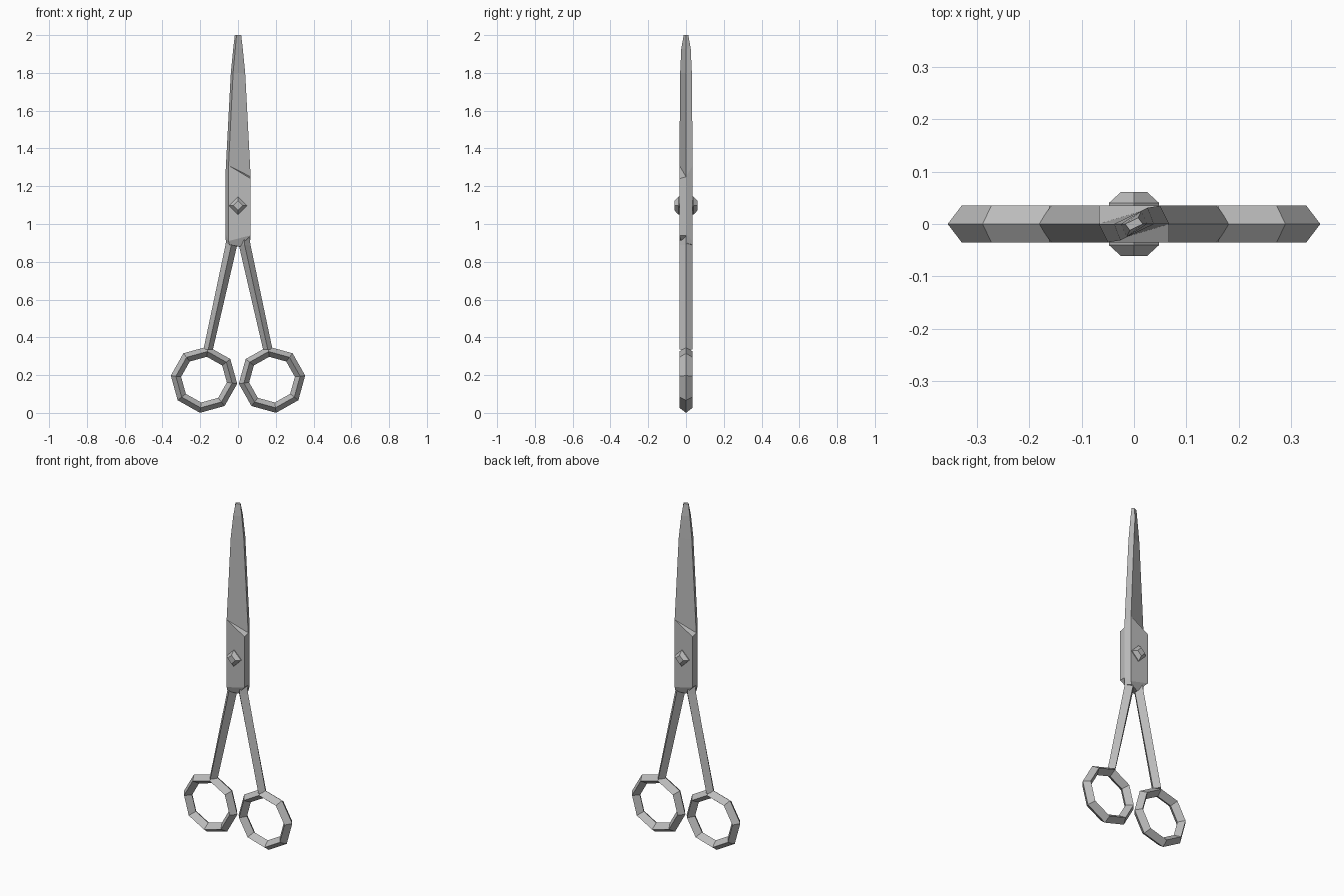
import bpy
import bmesh
from math import sin, cos, radians

cube = bpy.data.objects.get("Cube")
if cube:
    bpy.data.objects.remove(cube)

steel = bpy.data.materials.new("steel_grey")
STEEL = (0.5, 0.5, 0.5, 1)
steel.diffuse_color = STEEL
steel.use_nodes = True
steel.node_tree.nodes["Principled BSDF"].inputs["Base Color"].default_value = STEEL


def loft(name, sections, side, closed=False):
    """Skin matching sections; side -1 turns the part half a turn about z."""
    bm = bmesh.new()
    cache = {}

    def vert(p):
        key = tuple(round(c, 5) for c in p)
        if key not in cache:
            cache[key] = bm.verts.new((p[0] * side, p[1] * side, p[2]))
        return cache[key]

    def face(points):
        verts = list(dict.fromkeys(vert(p) for p in points))
        if len(verts) > 2 and not bm.faces.get(verts):
            bm.faces.new(verts)

    pairs = list(zip(sections, sections[1:]))
    if closed:
        pairs.append((sections[-1], sections[0]))
    else:
        face(sections[0])
        face(sections[-1])
    for a, b in pairs:
        for i in range(len(a)):
            j = (i + 1) % len(a)
            face((a[i], a[j], b[j], b[i]))
    bmesh.ops.recalc_face_normals(bm, faces=bm.faces)
    mesh = bpy.data.meshes.new(name)
    bm.to_mesh(mesh)
    bm.free()
    mesh.materials.append(steel)
    obj = bpy.data.objects.new(name, mesh)
    bpy.context.collection.objects.link(obj)


def blade_section(z, half, spine, depth):
    """Wedge: outer spine edge, raised spine edge, cutting edge."""
    edge = (half, 0, z)
    return [(-half, 0, z), (spine, -depth, z), edge, edge]


def diamond(x, z, w, d):
    return [(x - w, 0, z), (x, -d, z), (x + w, 0, z), (x, d, z)]


# Blade with its thick pivot plate, ending in a ramp to the wedge
T = 0.035
W = 0.067
cut = (W, 0, 1.25)
heel = (-W, 0, 1.25)
shoulder = (-0.05, -T, 1.31)
blade = [
    [(-0.064, 0, 0.9), (-0.045, -T, 0.89), (0.01, -0.015, 0.88), (0.01, 0, 0.88)],
    [(-W, 0, 0.95), (-0.05, -T, 0.91), (W, -T, 0.94), (W, 0, 0.94)],
    [heel, shoulder, (W, -T, 1.24), cut],
    [heel, shoulder, cut, cut],
    blade_section(1.8, 0.038, -0.026, 0.031),
    blade_section(1.93, 0.025, -0.014, 0.025),
    blade_section(2.0, 0.017, -0.008, 0.012),
]

# Handle bar
handle = [
    diamond(-0.158, 0.335, 0.025, T),
    diamond(-0.035, 0.89, 0.031, T),
    diamond(-0.03, 0.94, 0.03, 0.03),
]

# Eight-sided finger ring with a diamond section
ring = []
for i in range(8):
    a = radians(173 - 45 * i)
    ring.append([(-0.18 + r * cos(a), y, 0.176 + r * sin(a))
                 for r, y in ((0.177, 0), (0.15, -T), (0.122, 0), (0.15, T))])

# Bevelled pivot head
pivot = [[(r, y, 1.097), (0, y, 1.097 + r), (-r, y, 1.097), (0, y, 1.097 - r)]
         for r, y in ((0.048, -0.02), (0.048, -0.04), (0.025, -0.061))]

for label, side in (("front", 1), ("back", -1)):
    loft(label + "_blade", blade, side)
    loft(label + "_handle", handle, side)
    loft(label + "_finger_ring", ring, side, closed=True)
    loft(label + "_pivot_head", pivot, side)
